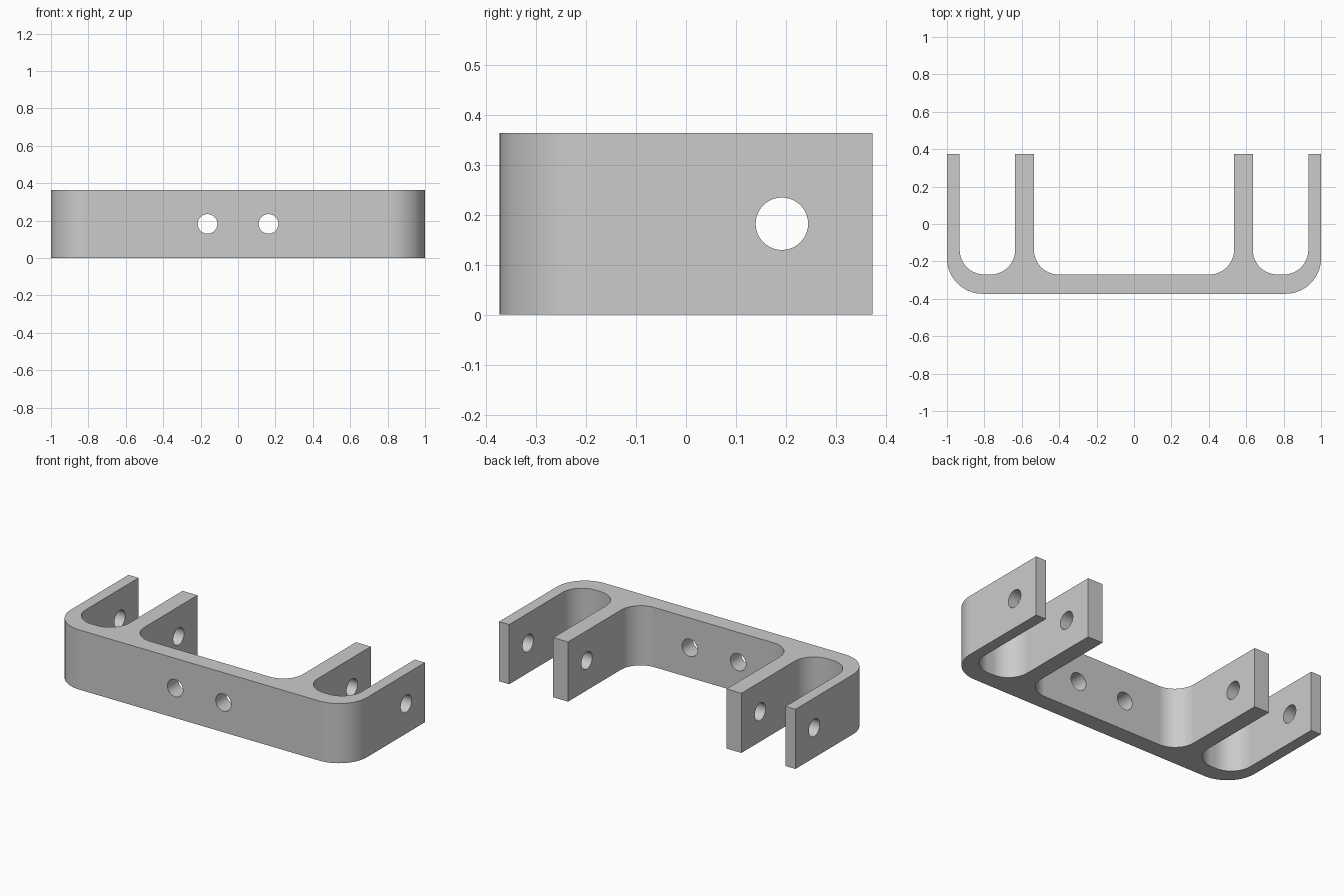
import bpy
import bmesh
from math import pi, sin, cos, radians
from mathutils import Matrix, Vector

cube = bpy.data.objects.get("Cube")
if cube:
    bpy.data.objects.remove(cube, do_unlink=True)

HEIGHT = 0.364
BACK, FRONT, FLOOR = 0.373, -0.373, -0.27
OUTER, OUTER_IN = 1.0, 0.932       # outer arm
INNER_OUT, INNER = 0.635, 0.535    # inner arm
FILLET, CORNER = 0.132, 0.19
HOLE_R = 0.0525

metal = bpy.data.materials.new("grey metal")
metal.use_nodes = True
grey = (0.6, 0.6, 0.6, 1)
metal.diffuse_color = grey
metal.node_tree.nodes["Principled BSDF"].inputs["Base Color"].default_value = grey


def arc(cx, cy, r, start, end, steps=16):
    angles = [radians(start + (end - start) * i / steps) for i in range(steps + 1)]
    return [(cx + r * cos(a), cy + r * sin(a)) for a in angles]


# Right half of the plan outline, from the front web round to the inner floor
half = arc(OUTER - CORNER, FRONT + CORNER, CORNER, -90, 0)
half += [(OUTER, BACK), (OUTER_IN, BACK)]
half += arc(OUTER_IN - FILLET, FLOOR + FILLET, FILLET, 0, -90)
half += arc(INNER_OUT + FILLET, FLOOR + FILLET, FILLET, -90, -180)
half += [(INNER_OUT, BACK), (INNER, BACK)]
half += arc(INNER - FILLET, FLOOR + FILLET, FILLET, 0, -90)
outline = half + [(-x, y) for x, y in reversed(half)]


def add_object(name, bm):
    mesh = bpy.data.meshes.new(name)
    bmesh.ops.recalc_face_normals(bm, faces=bm.faces)
    bm.to_mesh(mesh)
    bm.free()
    mesh.materials.append(metal)
    obj = bpy.data.objects.new(name, mesh)
    bpy.context.collection.objects.link(obj)
    return obj


# Bracket body: outline extruded upwards
bm = bmesh.new()
base = bm.faces.new([bm.verts.new((x, y, 0)) for x, y in outline])
top = bmesh.ops.extrude_face_region(bm, geom=[base])["geom"]
bmesh.ops.translate(bm, vec=(0, 0, HEIGHT),
                    verts=[v for v in top if isinstance(v, bmesh.types.BMVert)])
bracket = add_object("bracket", bm)
bpy.context.view_layer.objects.active = bracket
bracket.select_set(True)


def drill(name, centre, axis, length):
    """Cut a round hole through the bracket along an axis."""
    bm = bmesh.new()
    turn = Matrix.Rotation(pi / 2, 4, axis)
    bmesh.ops.create_cone(bm, cap_ends=True, segments=40, radius1=HOLE_R,
                          radius2=HOLE_R, depth=length,
                          matrix=Matrix.Translation(Vector(centre)) @ turn)
    cutter = add_object(name, bm)
    cutter.hide_render = True
    mod = bracket.modifiers.new(name, 'BOOLEAN')
    mod.operation = 'DIFFERENCE'
    mod.solver = 'EXACT'
    mod.object = cutter
    bpy.ops.object.modifier_apply(modifier=mod.name)
    bpy.data.objects.remove(cutter, do_unlink=True)


# Mounting holes in the web and one pivot bore through all four arms
for side in (-1, 1):
    drill("mounting_hole", (side * 0.163, FRONT, HEIGHT / 2), 'X', 0.5)
drill("pivot_bore", (0, 0.192, HEIGHT / 2), 'Y', 2.4)

# Smooth fillets and bores, crisp edges, flat walls
bpy.ops.object.shade_smooth_by_angle(angle=radians(30))
weighted = bracket.modifiers.new("flat_walls", 'WEIGHTED_NORMAL')
weighted.keep_sharp = True
